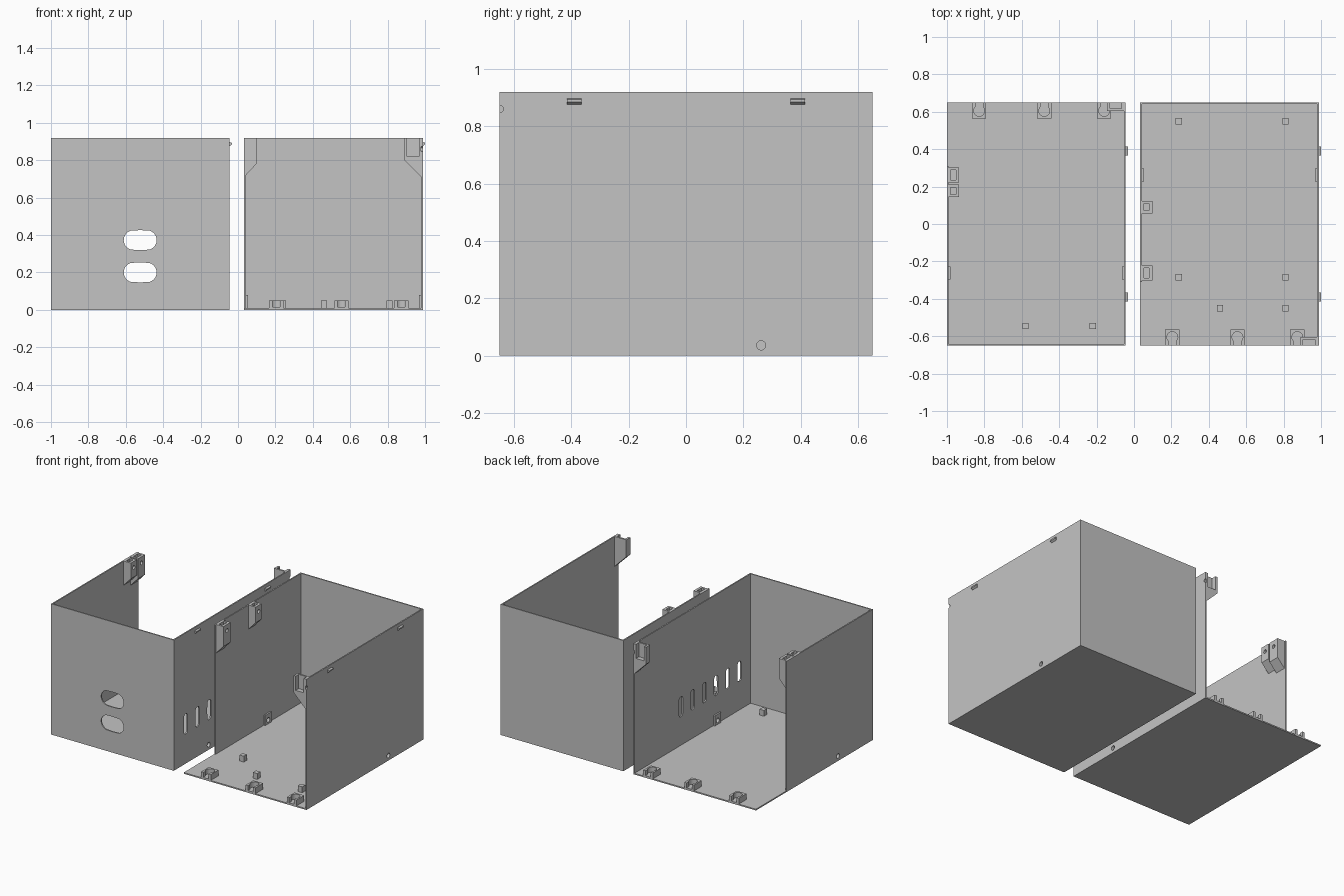
import bpy, bmesh, math
from mathutils import Matrix

if "Cube" in bpy.data.objects:
    bpy.data.objects.remove(bpy.data.objects["Cube"])

grey = bpy.data.materials.new("plain_grey")
grey.diffuse_color = (0.55, 0.55, 0.55, 1)
grey.use_nodes = True
grey.node_tree.nodes["Principled BSDF"].inputs["Base Color"].default_value = grey.diffuse_color

W, D, H, T = 0.955, 0.65, 0.92, 0.009   # width, half depth, height, wall thickness


def finish(name, bm):
    bmesh.ops.recalc_face_normals(bm, faces=bm.faces)
    me = bpy.data.meshes.new(name)
    bm.to_mesh(me)
    bm.free()
    me.materials.append(grey)
    ob = bpy.data.objects.new(name, me)
    bpy.context.collection.objects.link(ob)
    return ob


def block(name, x0, x1, y0, y1, z0, z1):
    bm = bmesh.new()
    bmesh.ops.create_cube(bm, size=1)
    for v in bm.verts:
        v.co.x = x0 if v.co.x < 0 else x1
        v.co.y = min(y0, y1) if v.co.y < 0 else max(y0, y1)
        v.co.z = z0 if v.co.z < 0 else z1
    return finish(name, bm)


def prism(name, points, y0, y1):
    """Extrude an x-z profile along y."""
    bm = bmesh.new()
    face = bm.faces.new([bm.verts.new((x, y0, z)) for x, z in points])
    new = bmesh.ops.extrude_face_region(bm, geom=[face])["geom"]
    moved = [g for g in new if isinstance(g, bmesh.types.BMVert)]
    bmesh.ops.translate(bm, verts=moved, vec=(0, y1 - y0, 0))
    return finish(name, bm)


def rod(axis, centre, r, length, half=0.0, along=0):
    """Cutter with a round section, stretched by half along one world axis."""
    bm = bmesh.new()
    bmesh.ops.create_cone(bm, cap_ends=True, segments=24, radius1=r, radius2=r, depth=length)
    turn = {"x": Matrix.Rotation(math.pi / 2, 4, "Y"),
            "y": Matrix.Rotation(math.pi / 2, 4, "X"), "z": Matrix()}[axis]
    # quarter-step twist keeps the stretched sides parallel
    bmesh.ops.transform(bm, matrix=turn, verts=bm.verts)
    for v in bm.verts:
        if abs(v.co[along]) > 1e-5:
            v.co[along] += math.copysign(half, v.co[along])
        for i in range(3):
            v.co[i] += centre[i]
    return finish("cutter", bm)


def cut(ob, *cutters):
    for c in cutters:
        m = ob.modifiers.new("cut", "BOOLEAN")
        m.operation = "DIFFERENCE"
        m.solver = "EXACT"
        m.object = c
        bpy.context.view_layer.objects.active = ob
        bpy.ops.object.modifier_apply(modifier=m.name)
        bpy.data.objects.remove(c, do_unlink=True)


def half_case(tag, x0, s, bracket_y, posts):
    """One open case half; s = 1 has its end wall at the back, s = -1 at the front."""
    x1 = x0 + W
    # shell: floor, end wall, full right wall and shortened left wall
    block(tag + "_floor", x0, x1, -D, D, 0, T)
    end = block(tag + "_end_wall", x0, x1, s * D, s * (D - T), T, H)
    right = block(tag + "_right_wall", x1 - T, x1, -s * D, s * (D - T), T, H)
    left = block(tag + "_left_wall", x0, x0 + T, -s * 0.31, s * (D - T), T, H)

    # screw bosses at the foot of both side walls
    by = s * 0.262
    for wall, a, b in ((left, x0 + T, x0 + 0.02), (right, x1 - 0.02, x1 - T)):
        boss = block(tag + "_screw_boss", a, b, by - 0.035, by + 0.035, T, 0.08)
        for ob in (boss, wall):
            cut(ob, rod("x", ((a + b) / 2, by, 0.036), 0.016, 0.1))

    # snap latches outside the right wall
    for y in (-0.39, 0.39):
        prism(tag + "_latch", [(x1, 0.897), (x1 + 0.012, 0.893),
                               (x1 + 0.012, 0.884), (x1, 0.875)], y - 0.025, y + 0.025)

    # keyhole clips along the open floor edge
    edge = -s * D
    for cx in (0.172, 0.52, 0.84):
        cx += x0
        clip = block(tag + "_floor_clip", cx - 0.038, cx + 0.038, edge, edge + s * 0.085, T, 0.05)
        cut(clip, block("cutter", cx - 0.02, cx + 0.02, edge - s * 0.01, edge + s * 0.04, 0.015, 0.1),
            rod("z", (cx, edge + s * 0.045, 0.065), 0.029, 0.1))

    # gusset bracket at the open top corner of the right wall
    xi = x1 - T
    corner = prism(tag + "_corner_bracket", [(xi, H), (xi - 0.09, H), (xi - 0.09, 0.8), (xi, 0.71)],
                   edge, edge + s * 0.045)
    cut(corner, block("cutter", xi - 0.075, xi - 0.012, edge - s * 0.01, edge + s * 0.033, 0.82, H + 0.02))
    cut(right, rod("x", (x1, edge, 0.86), 0.013, 0.1))

    # nut brackets at the top of the left wall
    a = x0 + T
    for y, h, low in ((-s * 0.262, 0.04, 0.78), (bracket_y, 0.033, 0.81)):
        br = prism(tag + "_nut_bracket", [(a, H), (x0 + 0.065, H), (x0 + 0.065, low), (a, low - 0.06)],
                   y - h, y + h)
        cut(br, block("cutter", x0 + 0.02, x0 + 0.047, y - h + 0.014, y + h - 0.014, 0.84, H + 0.05),
            rod("x", (x0 + 0.06, y, 0.877), 0.013, 0.05))

    # mounting posts on the floor
    for x, y in posts:
        block(tag + "_post", x - 0.017, x + 0.017, y - 0.017, y + 0.017, T, 0.05)
    return end, right


# right half, closed at the back
half_case("right_case", 0.033, 1, 0.09,
          [(0.24, 0.55), (0.81, 0.55), (0.24, -0.285), (0.81, -0.285), (0.46, -0.45), (0.81, -0.45)])

# left half, closed at the front
front, side = half_case("left_case", -1.0, -1, 0.177, [(-0.58, -0.545), (-0.22, -0.545)])

# two rounded cable openings in the front wall
for z in (0.2, 0.373):
    cut(front, rod("y", (-0.523, -D, z), 0.053, 0.1, 0.035, 0))

# row of vent slots in the inner side wall
for i in range(6):
    cut(side, rod("x", (-0.05, 0.133 - 0.13 * i, 0.28), 0.021, 0.06, 0.05, 2))
